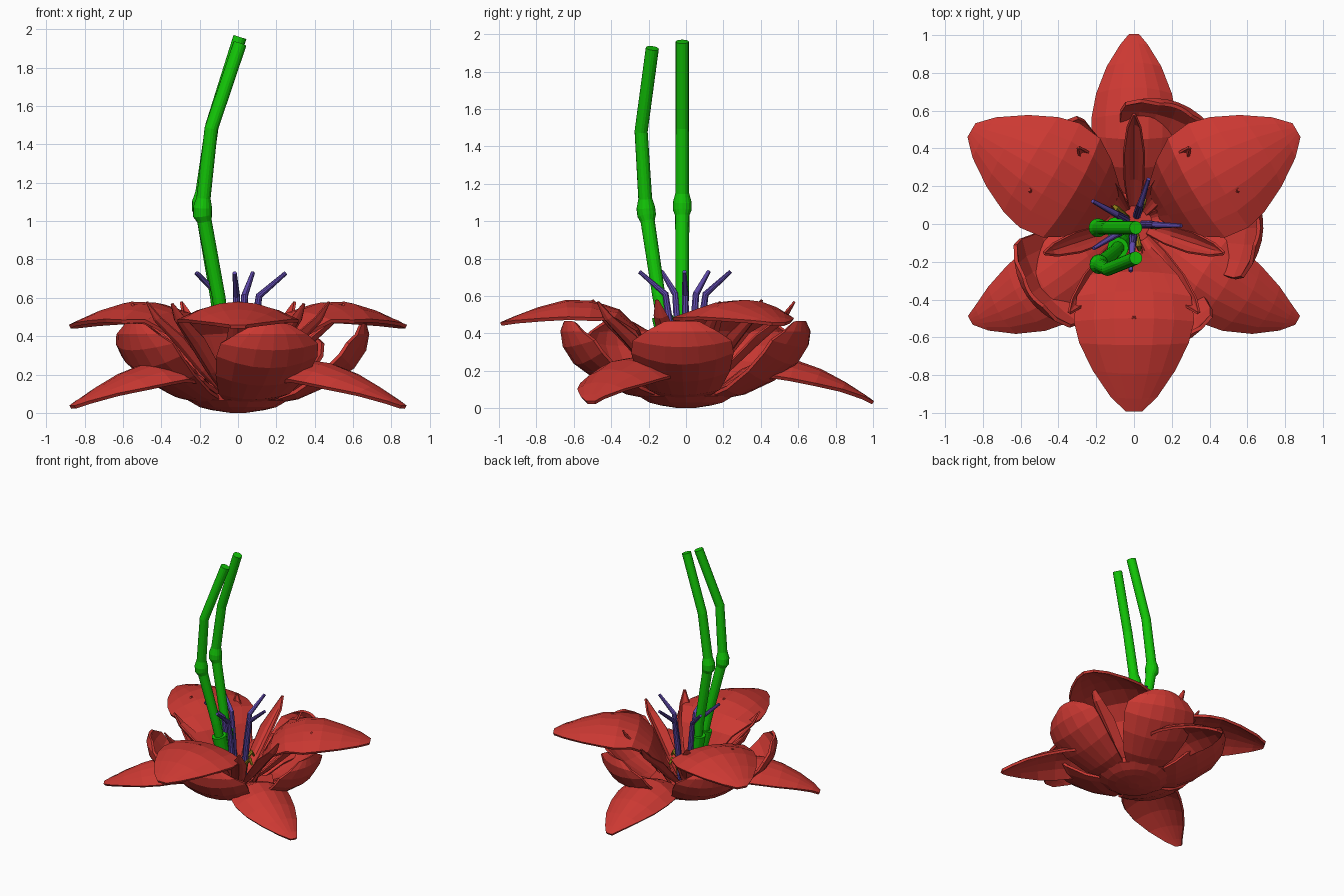
import bpy, bmesh
from math import sin, cos, pi, radians
from mathutils import Vector

if "Cube" in bpy.data.objects:
    bpy.data.objects.remove(bpy.data.objects["Cube"])


def material(name, rgb):
    m = bpy.data.materials.new(name)
    m.diffuse_color = (*rgb, 1)
    m.use_nodes = True
    m.node_tree.nodes["Principled BSDF"].inputs["Base Color"].default_value = m.diffuse_color
    return m


RED = material("petal_red", (0.60, 0.040, 0.032))
GREEN = material("stem_green", (0.006, 0.56, 0.002))
PURPLE = material("stamen_purple", (0.12, 0.07, 0.42))
OLIVE = material("filament_olive", (0.30, 0.22, 0.01))


def finish(bm, name, mat):
    bmesh.ops.recalc_face_normals(bm, faces=bm.faces)
    me = bpy.data.meshes.new(name)
    bm.to_mesh(me)
    bm.free()
    me.materials.append(mat)
    ob = bpy.data.objects.new(name, me)
    bpy.context.collection.objects.link(ob)
    return ob


def petal(name, profile, angle, cols=6, skew=0.0, thick=0.02):
    """Profile rows are radius, height, half width, edge lift (+ cups up, - droops)."""
    bm = bmesh.new()
    a, n = radians(angle), len(profile)
    out, side = Vector((cos(a), sin(a), 0)), Vector((-sin(a), cos(a), 0))
    rows = []
    for i, (r, z, w, lift) in enumerate(profile):
        p, q = profile[max(i - 1, 0)], profile[min(i + 1, n - 1)]
        t = Vector((q[0] - p[0], q[1] - p[1])).normalized()
        row = []
        for j in range(cols + 1):
            v = 2 * j / cols - 1
            k = lift * v * v
            s = w * v + skew * sin(pi * i / (n - 1))
            co = out * (r - t.y * k) + side * s
            co.z = z + t.x * k
            row.append(bm.verts.new(co))
        rows.append(row)
    for r0, r1 in zip(rows, rows[1:]):
        for j in range(cols):
            bm.faces.new((r0[j], r0[j + 1], r1[j + 1], r1[j]))
    ob = finish(bm, name, RED)
    mod = ob.modifiers.new("thickness", "SOLIDIFY")
    mod.thickness, mod.offset = thick, 0
    return ob


def tube(name, path, radii, mat, sides=16):
    bm = bmesh.new()
    pts = [Vector(p) for p in path]
    rings = []
    for i, (p, r) in enumerate(zip(pts, radii)):
        t = pts[min(i + 1, len(pts) - 1)] - pts[max(i - 1, 0)]
        rot = Vector((0, 0, 1)).rotation_difference(t)
        rings.append([bm.verts.new(p + rot @ Vector((r * cos(2 * pi * k / sides),
                                                    r * sin(2 * pi * k / sides), 0)))
                      for k in range(sides)])
    for a, b in zip(rings, rings[1:]):
        for k in range(sides):
            bm.faces.new((a[k], a[k - 1], b[k - 1], b[k]))
    bm.faces.new(rings[0])
    bm.faces.new(rings[-1])
    return finish(bm, name, mat)


# Shallow base of the flower
tube("flower_base", [(0, 0, z) for z in (0, 0.015, 0.03, 0.065, 0.10)],
     (0.04, 0.14, 0.20, 0.26, 0.27), RED, 14)

# Three drooping lower petals
LOWER = [(0.15, 0.08, 0.12, 0), (0.30, 0.20, 0.19, -0.05), (0.45, 0.265, 0.22, -0.10),
         (0.58, 0.25, 0.22, -0.10), (0.72, 0.20, 0.195, -0.08), (0.85, 0.13, 0.14, -0.04),
         (0.95, 0.065, 0.07, -0.01), (1.0, 0.03, 0.025, 0)]
for ang, skew in ((90, 0), (-30.5, -0.05), (210.5, 0.05)):
    petal("lower_petal", LOWER, ang, skew=skew)

# Three broad upper petals
UPPER = [(0.13, 0.09, 0.07, 0.02), (0.19, 0.27, 0.15, 0), (0.26, 0.42, 0.23, -0.02),
         (0.36, 0.52, 0.30, -0.05), (0.50, 0.565, 0.315, -0.09), (0.64, 0.57, 0.285, -0.09),
         (0.79, 0.53, 0.215, -0.06), (0.92, 0.48, 0.12, -0.02), (0.99, 0.45, 0.04, 0)]
for ang in (30, 150, 270):
    petal("upper_petal", UPPER, ang)

# Five cupped middle petals
MIDDLE = [(0.15, 0.05, 0.10, 0.01), (0.31, 0.08, 0.19, 0.03), (0.47, 0.15, 0.245, 0.06),
          (0.60, 0.24, 0.27, 0.085), (0.66, 0.33, 0.26, 0.085), (0.675, 0.41, 0.19, 0.05),
          (0.66, 0.465, 0.09, 0.02)]
for k in range(5):
    petal("middle_petal", MIDDLE, -2 + 72 * k)

# Ten narrow inner petals, alternating long and short
for k in range(10):
    s, h = (1, 0.57) if k % 2 == 0 else (0.86, 0.58)
    blade = [(0.10, 0.10, 0.03, 0.01), (0.24, 0.21, 0.05, 0.03), (0.40, 0.36, 0.055, 0.04),
             (0.53, 0.475, 0.035, 0.025), (0.58, 0.57, 0.006, 0)]
    blade = [(r * s, z * h / 0.57, w, c) for r, z, w, c in blade]
    petal("inner_petal", blade, 90 + 36 * k, cols=4, thick=0.012)

# Two jointed stems, each with a knuckle and a flared sleeve
STEMS = [[(-0.06, -0.02, 0.15), (-0.11, -0.02, 0.60), (-0.18, -0.02, 1.03),
          (-0.19, -0.02, 1.06), (-0.19, -0.02, 1.10), (-0.185, -0.02, 1.15),
          (-0.135, -0.02, 1.50), (0.01, -0.02, 1.96)],
         [(-0.04, -0.07, 0.15), (-0.10, -0.145, 0.60), (-0.175, -0.205, 1.00),
          (-0.185, -0.21, 1.03), (-0.185, -0.215, 1.07), (-0.18, -0.218, 1.12),
          (-0.14, -0.24, 1.48), (0.01, -0.18, 1.925)]]
for path in STEMS:
    tube("stem", path, (0.03, 0.035, 0.038, 0.05, 0.05, 0.037, 0.035, 0.035), GREEN)
    a, b = Vector(path[0]), Vector(path[1])
    tube("stem_sleeve", [a.lerp(b, f) for f in (0.15, 0.45, 0.75)],
         (0.032, 0.048, 0.056), GREEN)


def polar(r, z, deg):
    return (r * cos(radians(deg)), r * sin(radians(deg)), z)


# Five bent stamens
for d in (-2, 72, 151, 211, 266):
    tube("stamen", [polar(0.05, 0.10, d), polar(0.08, 0.40, d), polar(0.11, 0.61, d),
                    polar(0.25, 0.73, d)], (0.022, 0.022, 0.018, 0.011), PURPLE, 10)

# Short curled filaments between the stamens
for k in range(5):
    e = 66 + 72 * k
    tube("filament", [polar(0.05, 0.10, e), polar(0.08, 0.26, e), polar(0.12, 0.30, e),
                      polar(0.14, 0.26, e)], (0.016, 0.016, 0.016, 0.01), OLIVE, 8)
